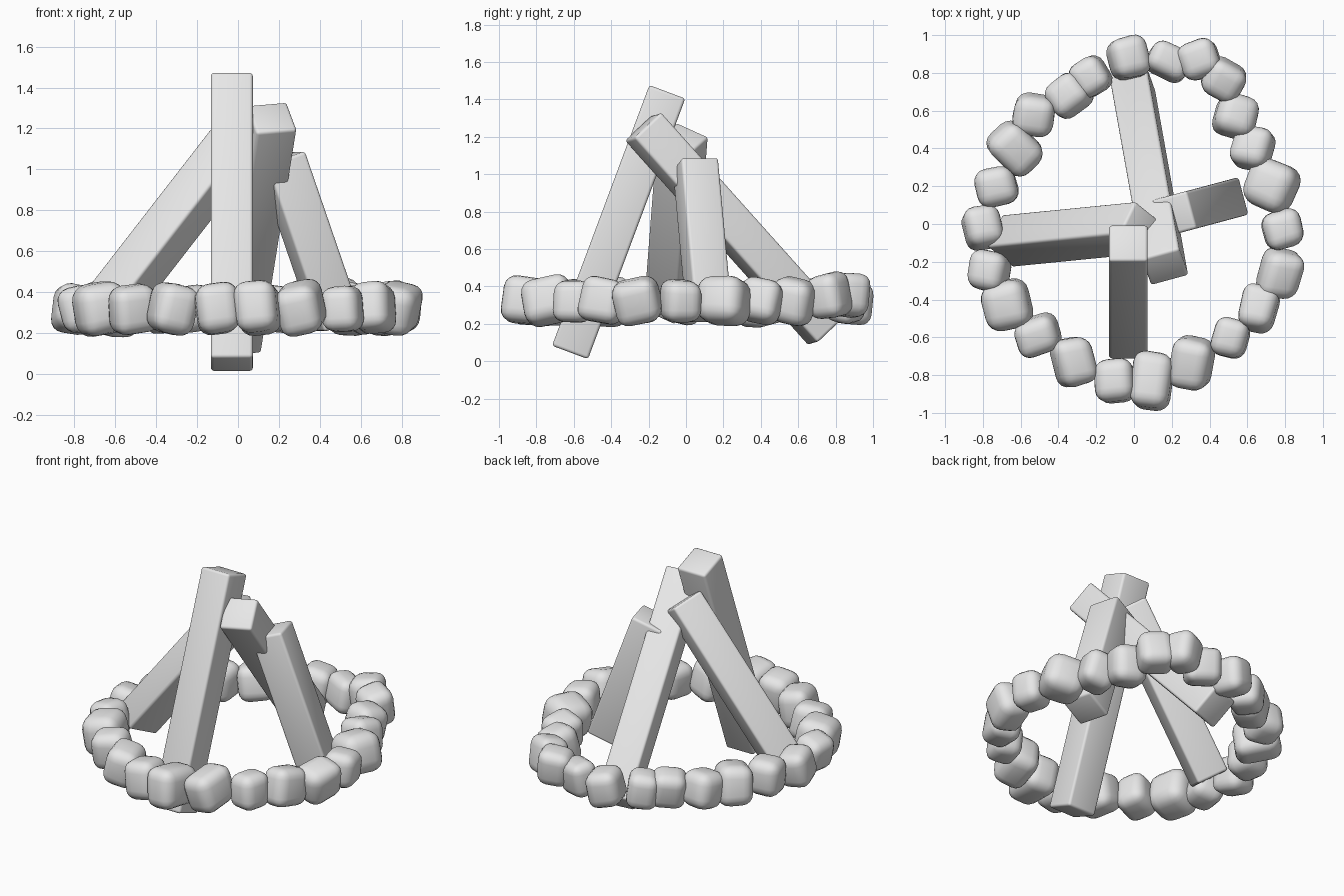
import bpy, bmesh, math, random
from mathutils import Vector, Matrix

random.seed(7)
cube = bpy.data.objects.get("Cube")
if cube:
    bpy.data.objects.remove(cube, do_unlink=True)

grey = bpy.data.materials.new("plain_grey")
grey.use_nodes = True
grey.diffuse_color = (0.8, 0.8, 0.8, 1)
grey.node_tree.nodes["Principled BSDF"].inputs["Base Color"].default_value = (0.8, 0.8, 0.8, 1)


def rounded_box(name, size, matrix, bevel, segments, jitter=0.0):
    """Box with rounded edges, slightly irregular corners and smooth shading."""
    bm = bmesh.new()
    bmesh.ops.create_cube(bm, size=1)
    for v in bm.verts:
        v.co = Vector(c * s * (1 + random.uniform(-jitter, jitter)) for c, s in zip(v.co, size))
    bmesh.ops.bevel(bm, geom=bm.edges[:], offset=bevel, segments=segments,
                    profile=0.5, affect='EDGES', clamp_overlap=True)
    for f in bm.faces:
        f.smooth = True
    mesh = bpy.data.meshes.new(name)
    bm.to_mesh(mesh)
    bm.free()
    mesh.materials.append(grey)
    obj = bpy.data.objects.new(name, mesh)
    obj.matrix_world = matrix
    bpy.context.collection.objects.link(obj)
    return obj


def log(name, bottom, top, roll, width=0.205):
    """Square beam between two end centres, turned about its own length."""
    bottom, top = Vector(bottom), Vector(top)
    axis = (top - bottom).normalized()
    side = Vector((0, 0, 1)).cross(axis).normalized()
    up = axis.cross(side)
    turn = Matrix((side, up, axis)).transposed().to_4x4()
    matrix = Matrix.Translation((bottom + top) / 2) @ turn @ Matrix.Rotation(math.radians(roll), 4, 'Z')
    return rounded_box(name, (width, width, (top - bottom).length), matrix, 0.016, 3)


# Leaning logs
log("front_log", (-0.03, -0.62, 0.047), (-0.03, -0.10, 1.44), 0)
log("right_log", (-0.67, -0.09, 0.28), (0.036, -0.02, 1.19), -38)
log("back_log", (-0.01, 0.75, 0.16), (0.165, -0.23, 1.255), 7)
log("left_log", (0.49, 0.125, 0.24), (0.21, 0.05, 1.055), 0)

# Ring of stones: x, y, width, depth, turn in degrees
stones = [
    (-.03, .88, .20, .22, 15), (.18, .86, .23, .18, -25), (.35, .87, .20, .20, 20),
    (.47, .76, .22, .20, -30), (.54, .57, .22, .22, -15), (.63, .40, .20, .22, -15),
    (.73, .20, .26, .26, -22), (.79, -.03, .20, .20, 15), (.77, -.26, .21, .25, -15),
    (.66, -.45, .19, .24, -15), (.51, -.60, .19, .21, -15), (.31, -.74, .21, .27, -9),
    (.10, -.83, .21, .31, -8), (-.10, -.83, .21, .22, 5), (-.32, -.73, .21, .26, 14),
    (-.51, -.59, .23, .20, 18), (-.67, -.43, .24, .26, 15), (-.77, -.25, .20, .21, -10),
    (-.80, -.02, .20, .21, 12), (-.73, .20, .22, .21, 12), (-.63, .40, .28, .22, -45),
    (-.53, .58, .21, .21, -10), (-.35, .68, .22, .20, 35), (-.23, .78, .19, .20, 30),
]
for i, (x, y, width, depth, turn) in enumerate(stones):
    height = 0.14 + 0.44 * (width + depth) / 2
    tilt = [Matrix.Rotation(math.radians(random.uniform(-14, 14)), 4, a) for a in "XY"]
    lift = 0.35 if y > 0.7 and x > 0.3 else 0.32
    matrix = (Matrix.Translation((x, y, lift)) @ Matrix.Rotation(math.radians(turn), 4, 'Z')
              @ tilt[0] @ tilt[1])
    rounded_box(f"stone_{i + 1}", (width, depth, height), matrix,
                0.33 * min(width, depth, height), 4, jitter=0.08)
